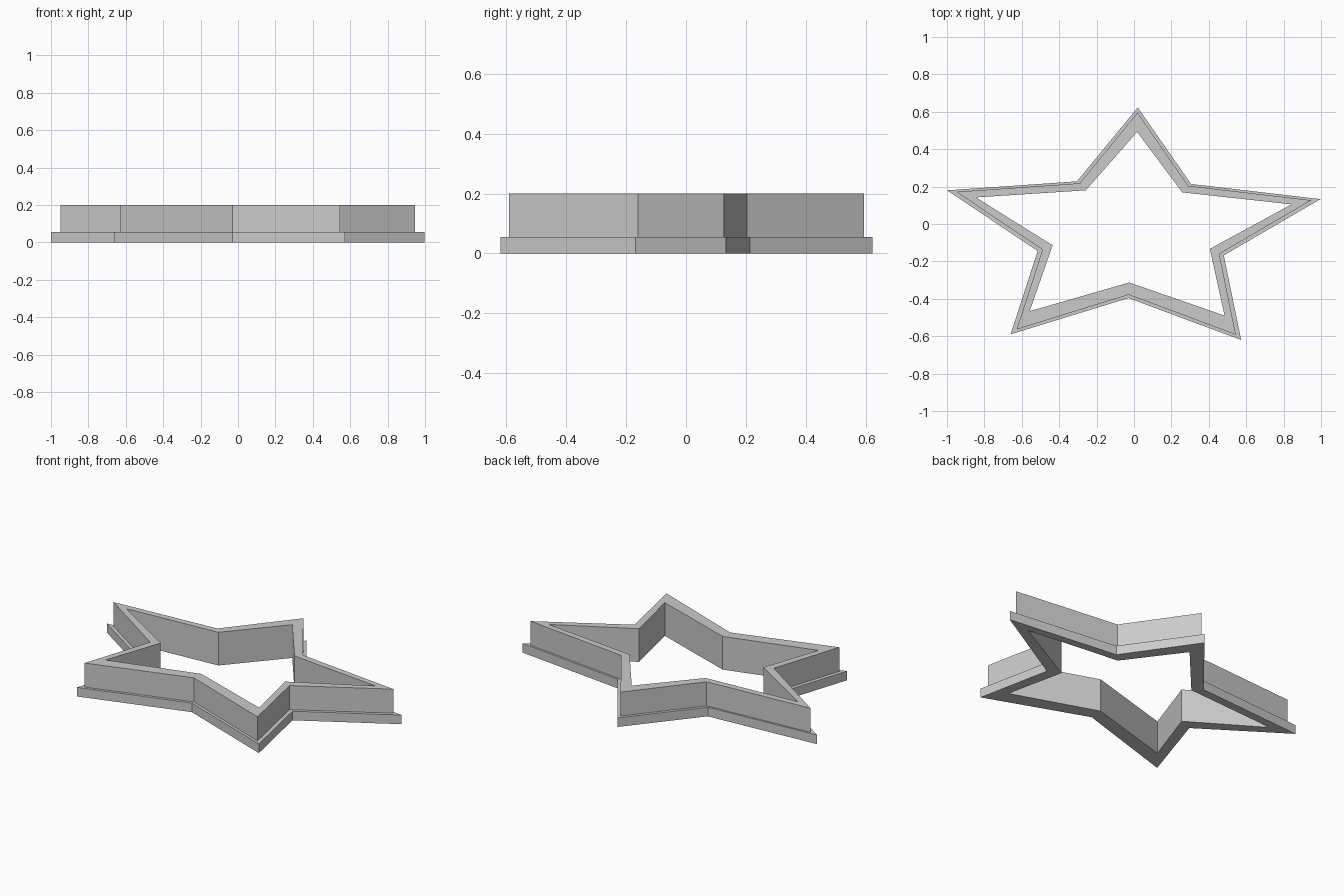
import bpy
import bmesh

cube = bpy.data.objects.get("Cube")
if cube:
    bpy.data.objects.remove(cube, do_unlink=True)

# Single plain grey
grey = bpy.data.materials.new("plain grey")
grey.use_nodes = True
colour = (0.6, 0.6, 0.6, 1)
grey.diffuse_color = colour
grey.node_tree.nodes["Principled BSDF"].inputs["Base Color"].default_value = colour

# Slightly irregular star outline, counter-clockwise from the back tip
star = [(0.02, 0.623), (-0.305, 0.228), (-1.0, 0.18), (-0.515, -0.144),
        (-0.66, -0.59), (-0.03, -0.396), (0.573, -0.62), (0.48, -0.168),
        (0.997, 0.133), (0.305, 0.214)]

# Stepped wall section: x scale, y scale, height
section = [(1, 1, 0), (1, 1, 0.055), (0.95, 0.955, 0.055),
           (0.95, 0.955, 0.2), (0.845, 0.79, 0.2), (0.845, 0.79, 0)]

# Sweep the section around the star as a closed ring
bm = bmesh.new()
rings = [[bm.verts.new((x * sx, y * sy, z)) for x, y in star]
         for sx, sy, z in section]
for i, ring in enumerate(rings):
    after = rings[(i + 1) % len(rings)]
    for j in range(len(star)):
        k = (j + 1) % len(star)
        bm.faces.new((ring[j], ring[k], after[k], after[j]))
bmesh.ops.recalc_face_normals(bm, faces=bm.faces)

mesh = bpy.data.meshes.new("star_cutter_wall")
bm.to_mesh(mesh)
bm.free()
mesh.materials.append(grey)
wall = bpy.data.objects.new("star_cutter_wall", mesh)
bpy.context.collection.objects.link(wall)
